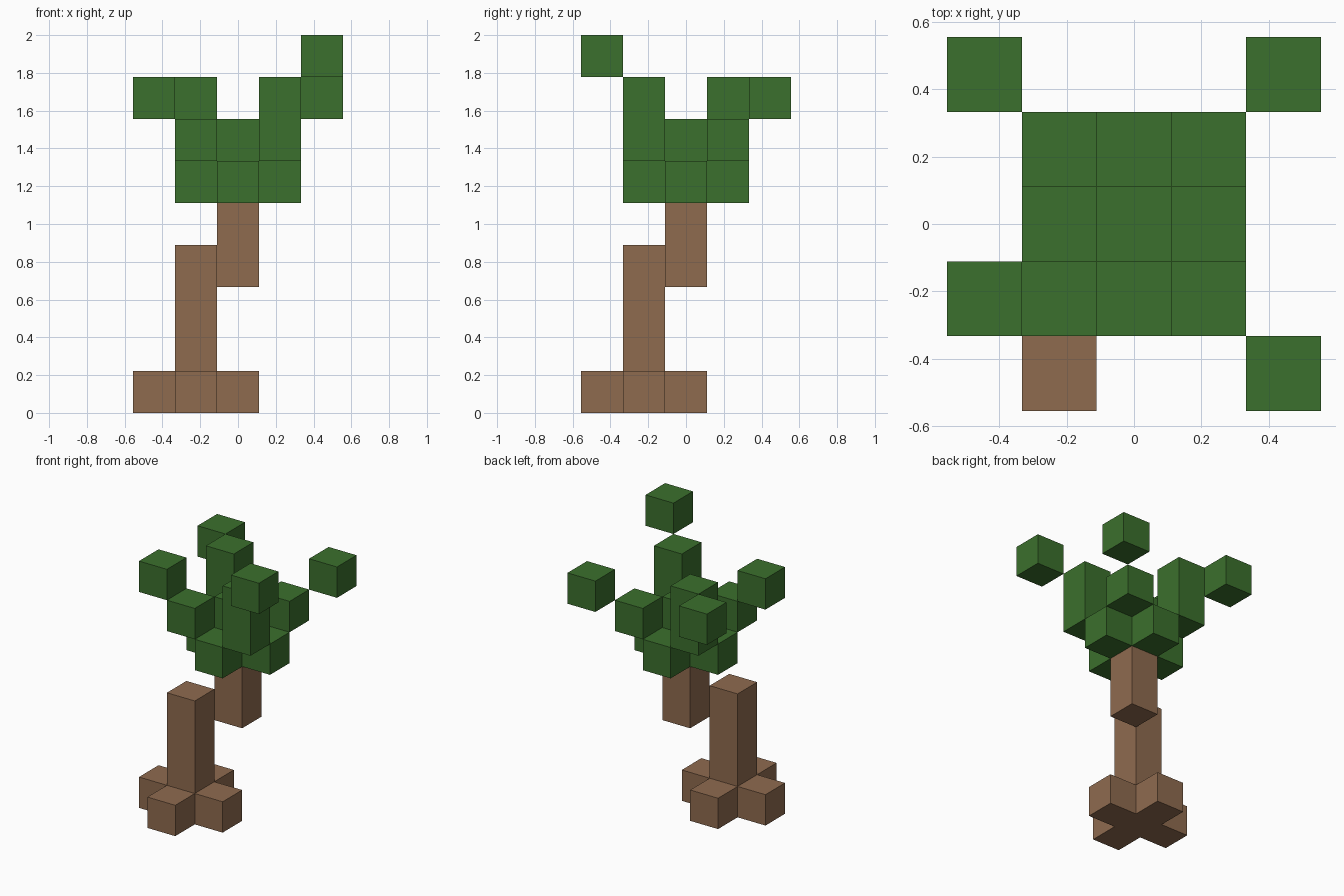
import bpy
import bmesh
from mathutils import Vector

default = bpy.data.objects.get("Cube")
if default:
    bpy.data.objects.remove(default, do_unlink=True)

S = 2 / 9  # edge length of one block


def make_material(name, rgb):
    mat = bpy.data.materials.new(name)
    mat.use_nodes = True
    colour = (*rgb, 1.0)
    mat.diffuse_color = colour
    mat.node_tree.nodes["Principled BSDF"].inputs["Base Color"].default_value = colour
    return mat


bark = make_material("bark brown", (0.275, 0.147, 0.078))
leaf = make_material("leaf green", (0.044, 0.162, 0.026))


def column(x, y, low, high):
    return {(x, y, z) for z in range(low, high + 1)}


def plus(x, y, z):
    return {(x, y, z), (x - 1, y, z), (x + 1, y, z), (x, y - 1, z), (x, y + 1, z)}


# Block cells of each part: column and row about the centre, level from the ground
parts = {
    "rooted_lower_trunk": (bark, plus(-1, -1, 0) | column(-1, -1, 1, 3)),
    "upper_trunk": (bark, column(0, 0, 3, 4)),
    "canopy": (leaf, plus(0, 0, 5) | column(0, 0, 6, 6)
               | column(-1, -1, 6, 6) | column(1, 1, 6, 6)
               | column(1, -1, 6, 7) | column(-1, 1, 6, 7)),
    "left_back_leaf": (leaf, {(2, 2, 7)}),
    "right_back_leaf": (leaf, {(-2, 2, 7)}),
    "right_front_leaf": (leaf, {(-2, -1, 7)}),
    "left_front_top_leaf": (leaf, {(2, -2, 8)}),
}
filled = set().union(*(cells for _, cells in parts.values()))


def build_blocks(name, mat, cells):
    """Make the outer skin of a group of blocks, with flush faces joined."""
    bm = bmesh.new()
    for cell in sorted(cells):
        centre = Vector(cell) + Vector((0, 0, 0.5))
        for axis in range(3):
            for sign in (-1, 1):
                n = Vector((0, 0, 0))
                n[axis] = sign
                if tuple(int(c) for c in Vector(cell) + n) in filled:
                    continue
                u = Vector((0, 0, 0))
                u[(axis + 1) % 3] = 0.5
                v = n.cross(u)
                mid = centre + n / 2
                corners = (mid - u - v, mid + u - v, mid + u + v, mid - u + v)
                bm.faces.new([bm.verts.new(c * S) for c in corners])
    bmesh.ops.remove_doubles(bm, verts=bm.verts, dist=0.001)
    bmesh.ops.dissolve_limit(bm, angle_limit=0.01, verts=bm.verts, edges=bm.edges)
    mesh = bpy.data.meshes.new(name)
    bm.to_mesh(mesh)
    bm.free()
    mesh.materials.append(mat)
    bpy.context.collection.objects.link(bpy.data.objects.new(name, mesh))


for part_name, (material, part_cells) in parts.items():
    build_blocks(part_name, material, part_cells)
